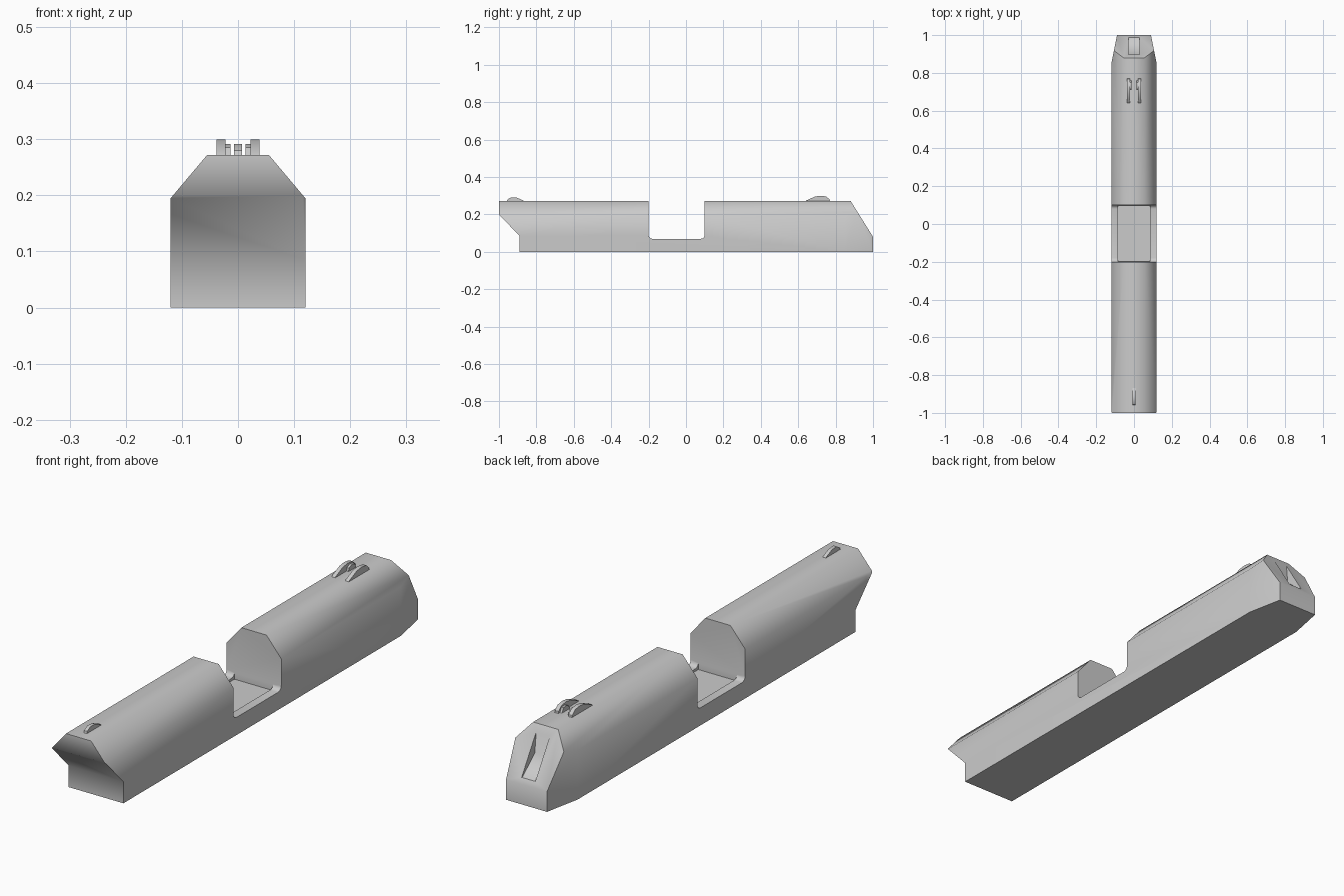
import bpy, bmesh, math
from mathutils import Vector

if "Cube" in bpy.data.objects:
    bpy.data.objects.remove(bpy.data.objects["Cube"])


def prism(name, pts, axis, lo, hi):
    """Extrude a 2D profile along an axis: x uses (y,z), y uses (x,z), z uses (x,y)."""
    def place(p, t):
        return {'x': (t, p[0], p[1]), 'y': (p[0], t, p[1]), 'z': (p[0], p[1], t)}[axis]
    bm = bmesh.new()
    face = bm.faces.new([bm.verts.new(place(p, lo)) for p in pts])
    ext = bmesh.ops.extrude_face_region(bm, geom=[face])
    move = Vector(place((0, 0), hi - lo))
    bmesh.ops.translate(bm, vec=move, verts=[v for v in ext['geom'] if isinstance(v, bmesh.types.BMVert)])
    bmesh.ops.recalc_face_normals(bm, faces=bm.faces[:])
    me = bpy.data.meshes.new(name)
    bm.to_mesh(me)
    bm.free()
    ob = bpy.data.objects.new(name, me)
    bpy.context.collection.objects.link(ob)
    return ob


def boolean(ob, cutter, op):
    mod = ob.modifiers.new(op.lower(), 'BOOLEAN')
    mod.operation, mod.object, mod.solver = op, cutter, 'EXACT'
    bpy.context.view_layer.objects.active = ob
    bpy.ops.object.modifier_apply(modifier=mod.name)
    bpy.data.objects.remove(cutter)


def smooth(ob, degrees):
    bpy.ops.object.select_all(action='DESELECT')
    ob.select_set(True)
    bpy.context.view_layer.objects.active = ob
    bpy.ops.object.shade_smooth_by_angle(angle=math.radians(degrees))


def fillet(cy, cz, r, a0, a1, n=4):
    return [(cy + r * math.cos(math.radians(a0 + (a1 - a0) * i / n)),
             cz + r * math.sin(math.radians(a0 + (a1 - a0) * i / n))) for i in range(n + 1)]


# Main body: side profile with the open gap, rounded in its lower corners
side = [(-0.89, 0), (1, 0), (1, 0.08), (0.88, 0.272), (0.1, 0.272)]
side += fillet(0.08, 0.09, 0.02, 0, -90) + fillet(-0.18, 0.09, 0.02, 270, 180)
side += [(-0.2, 0.272), (-1, 0.272), (-1, 0.2), (-0.89, 0.085)]
body = prism("body", side, 'x', -0.12, 0.12)

# Chamfered cross-section and tapered rear corners
section = [(-0.12, -0.1), (0.12, -0.1), (0.12, 0.195), (0.055, 0.272), (0.055, 0.4),
           (-0.055, 0.4), (-0.055, 0.272), (-0.12, 0.195)]
section = [(x * 1.0, z) for x, z in section if z < 0.3]
section = [(x, 0.2721 if z == 0.272 else z) for x, z in section]
boolean(body, prism("section_cutter", section, 'y', -1.2, 1.2), 'INTERSECT')
for s in (-1, 1):
    wedge = [(s * 0.12, 0.85), (s * 0.08, 1.05), (s * 0.2, 1.05), (s * 0.2, 0.85)]
    boolean(body, prism("taper_cutter", wedge, 'z', -0.1, 0.4), 'DIFFERENCE')

# Shallow recessed floor in the gap and slot in the sloping rear face
floor = [(-0.199, 0.06), (0.099, 0.06), (0.099, 0.09), (-0.199, 0.09)]
boolean(body, prism("floor_cutter", floor, 'x', -0.085, 0.085), 'DIFFERENCE')
slot = [(0.895, 0.26), (0.905, 0.165), (0.982, 0.1), (1.1, 0.1), (1.1, 0.26)]
boolean(body, prism("slot_cutter", slot, 'x', -0.03, 0.03), 'DIFFERENCE')
smooth(body, 55)

# Front sight blade
front = [(-0.96, 0.265), (-0.955, 0.28), (-0.935, 0.292), (-0.905, 0.29), (-0.87, 0.275), (-0.86, 0.265)]
smooth(prism("front_sight", front, 'x', -0.007, 0.007), 40)

# Rear sight: a pair of ramps, each with a smaller inner step
ramp = [(0.635, 0.265), (0.645, 0.276), (0.69, 0.296), (0.72, 0.3), (0.75, 0.296), (0.768, 0.28), (0.77, 0.265)]
step = [(0.71, 0.265), (0.715, 0.285), (0.73, 0.292), (0.75, 0.29), (0.762, 0.265)]
for s, label in ((-1, "left"), (1, "right")):
    a, b = sorted((s * 0.022, s * 0.038))
    smooth(prism("rear_sight_" + label, ramp, 'x', a, b), 40)
    a, b = sorted((s * 0.013, s * 0.024))
    smooth(prism("rear_sight_step_" + label, step, 'x', a, b), 40)
